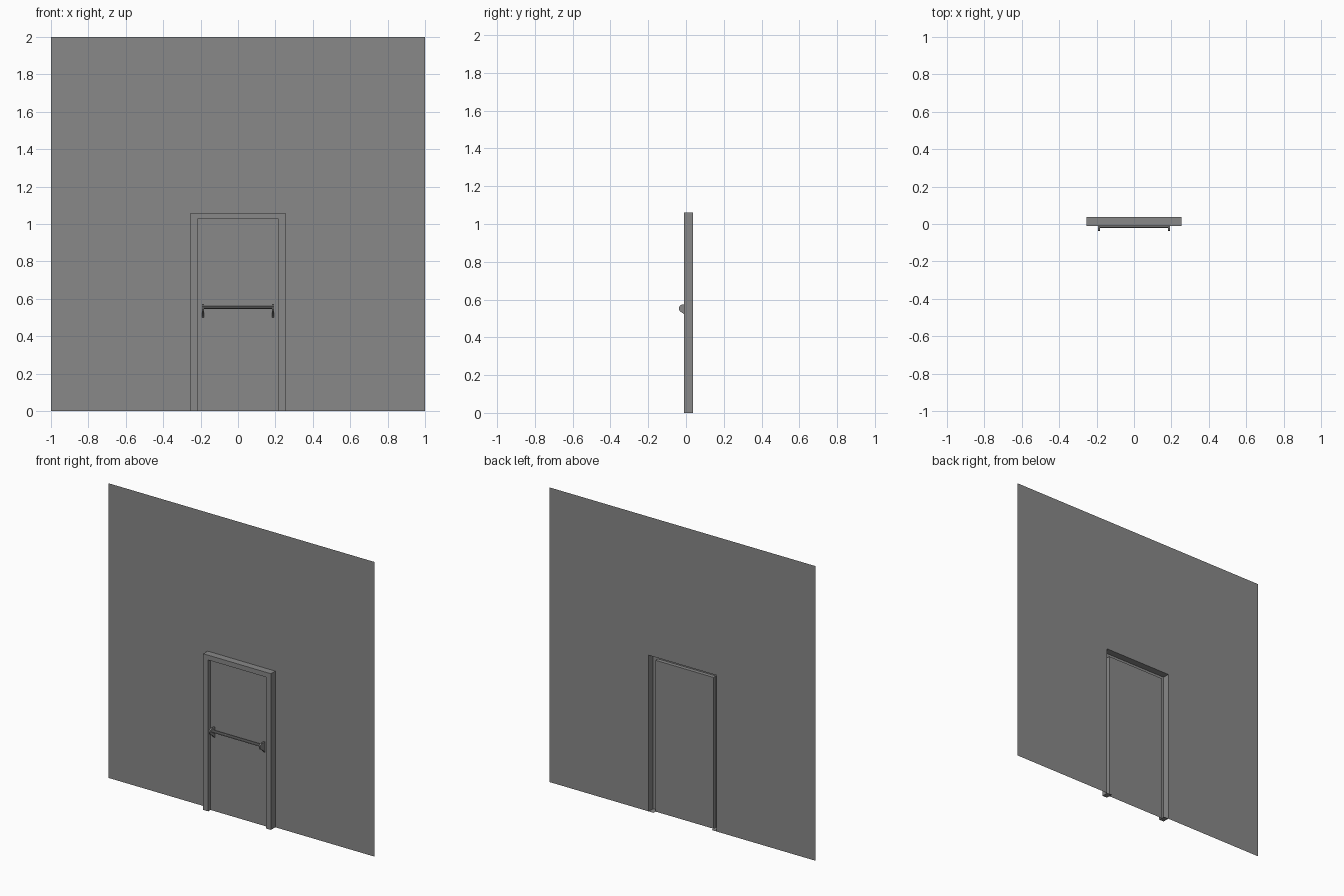
import bpy
import bmesh

cube = bpy.data.objects.get("Cube")
if cube:
    bpy.data.objects.remove(cube, do_unlink=True)

GREY = (0.25, 0.25, 0.25, 1)
grey = bpy.data.materials.new("plain grey")
grey.use_nodes = True
grey.diffuse_color = GREY
grey.node_tree.nodes["Principled BSDF"].inputs["Base Color"].default_value = GREY

WALL_Y, FRONT_Y, DOOR_Y = 0.037, -0.01, 0.015
OUTER = (0.254, 1.06)   # half width and height of the casing
INNER = (0.217, 1.027)  # half width and height of the door leaf


def finish(name, bm):
    mesh = bpy.data.meshes.new(name)
    bm.to_mesh(mesh)
    bm.free()
    mesh.materials.append(grey)
    obj = bpy.data.objects.new(name, mesh)
    bpy.context.collection.objects.link(obj)
    return obj


def arch(size, y):
    """Points of a doorway outline, open at the floor."""
    w, h = size
    return [(-w, y, 0), (-w, y, h), (w, y, h), (w, y, 0)]


def sheet(name, points):
    bm = bmesh.new()
    bm.faces.new([bm.verts.new(p) for p in points])
    return finish(name, bm)


def prism(name, profile, x0, x1):
    """Extrude a (y, z) profile along x."""
    bm = bmesh.new()
    face = bm.faces.new([bm.verts.new((x0, y, z)) for y, z in profile])
    top = bmesh.ops.extrude_face_region(bm, geom=[face])["geom"]
    verts = [v for v in top if isinstance(v, bmesh.types.BMVert)]
    bmesh.ops.translate(bm, verts=verts, vec=(x1 - x0, 0, 0))
    bmesh.ops.recalc_face_normals(bm, faces=bm.faces)
    return finish(name, bm)


# Thin wall with a doorway cut out, and the recessed door leaf
sheet("wall", arch(OUTER, WALL_Y) + arch((1, 2), WALL_Y)[::-1])
sheet("door_leaf", arch(INNER, DOOR_Y)[::-1][::-1])

# Casing: outer return, front face and inner return, open at the back
bm = bmesh.new()
stations = [(OUTER, WALL_Y), (OUTER, FRONT_Y), (INNER, FRONT_Y), (INNER, DOOR_Y)]
rows = [[bm.verts.new(p) for p in arch(size, y)] for size, y in stations]
for a, b in zip(rows, rows[1:]):
    for i in range(3):
        bm.faces.new((a[i], a[i + 1], b[i + 1], b[i]))
for side in (-1, 1):
    foot = [(OUTER[0], WALL_Y), (OUTER[0], FRONT_Y), (INNER[0], FRONT_Y), (INNER[0], WALL_Y)]
    loop = [bm.verts.new((side * x, y, 0)) for x, y in foot]
    bm.faces.new(loop if side < 0 else loop[::-1])
bmesh.ops.remove_doubles(bm, verts=bm.verts, dist=0.0001)
bmesh.ops.recalc_face_normals(bm, faces=bm.faces)
finish("door_casing", bm)

# Push bar held by two rounded fin brackets
fin = [(DOOR_Y, 0.573), (-0.022, 0.573), (-0.032, 0.568), (-0.038, 0.558),
       (-0.037, 0.546), (-0.03, 0.536), (-0.008, 0.522), (DOOR_Y, 0.5)]
for name, x in (("right_bracket", -0.188), ("left_bracket", 0.188)):
    prism(name, fin, x - 0.005, x + 0.005)
bar = [(-0.005, 0.546), (-0.005, 0.561), (-0.016, 0.561), (-0.021, 0.557),
       (-0.021, 0.55), (-0.016, 0.546)]
prism("push_bar", bar, -0.184, 0.184)
